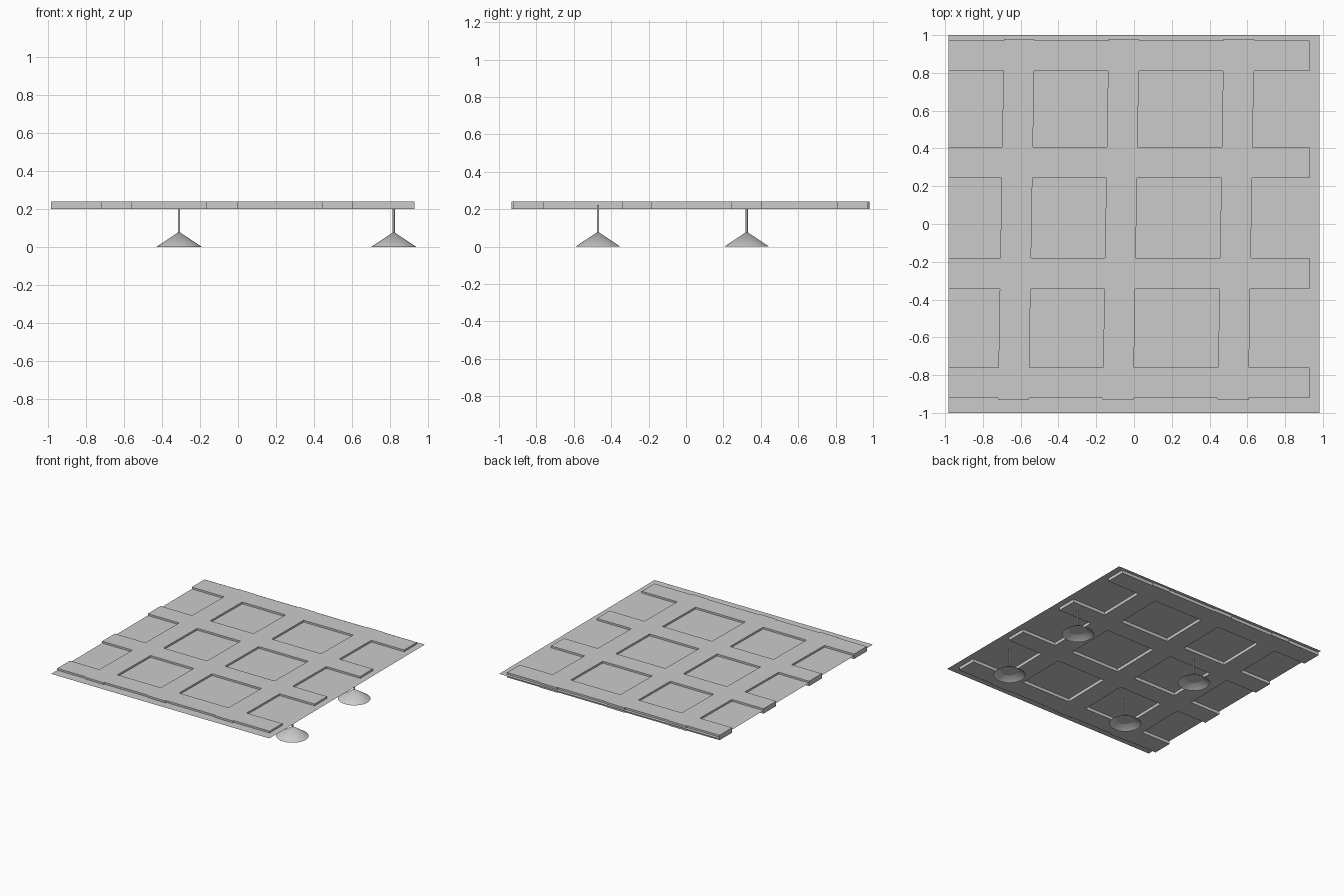
import bpy, math

if "Cube" in bpy.data.objects:
    bpy.data.objects.remove(bpy.data.objects["Cube"])

BEAM_Z, BEAM_H, BEAM_W = 0.22, 0.04, 0.163
SHEET_Z = 0.225


def beam(name, x, y, length, angle):
    """Flat rectangular beam, its length running along `angle`."""
    bpy.ops.mesh.primitive_cube_add(size=1, location=(x, y, BEAM_Z),
                                    rotation=(0, 0, math.radians(angle)))
    ob = bpy.context.object
    ob.name = name
    ob.scale = (length, BEAM_W, BEAM_H)


def lamp(i, x, y):
    # open conical shade
    bpy.ops.mesh.primitive_cone_add(vertices=32, radius1=0.12, radius2=0, depth=0.08,
                                    end_fill_type='NOTHING', location=(x, y, 0.04))
    bpy.context.object.name = f"lamp_shade_{i}"
    bpy.ops.object.shade_smooth_by_angle()
    # disc inside the shade
    bpy.ops.mesh.primitive_circle_add(vertices=32, radius=0.066, fill_type='NGON',
                                      location=(x, y, 0.034))
    bpy.context.object.name = f"lamp_disc_{i}"
    # hanging rod
    z0, z1 = 0.075, 0.223
    bpy.ops.mesh.primitive_cylinder_add(vertices=16, radius=0.006, depth=z1 - z0,
                                        location=(x, y, (z0 + z1) / 2))
    bpy.context.object.name = f"lamp_rod_{i}"
    bpy.ops.object.shade_smooth_by_angle()


# thin ceiling sheet
bpy.ops.mesh.primitive_plane_add(size=1, location=(0, 0, SHEET_Z))
sheet = bpy.context.object
sheet.name = "ceiling_sheet"
sheet.scale = (1.966, 2, 1)

# beams running left to right
for i, y in enumerate((-0.84, -0.262, 0.325, 0.891)):
    beam(f"long_beam_{i}", -0.0265, y, 1.913, 0)

# beams running front to back, very slightly turned
for i, x in enumerate((-0.623, -0.069, 0.54)):
    beam(f"cross_beam_{i}", x, 0.024, 1.91, 89.05)

# four hanging lamps
for i, (x, y) in enumerate((x, y) for x in (-0.31, 0.82) for y in (-0.47, 0.325)):
    lamp(i, x, y)
